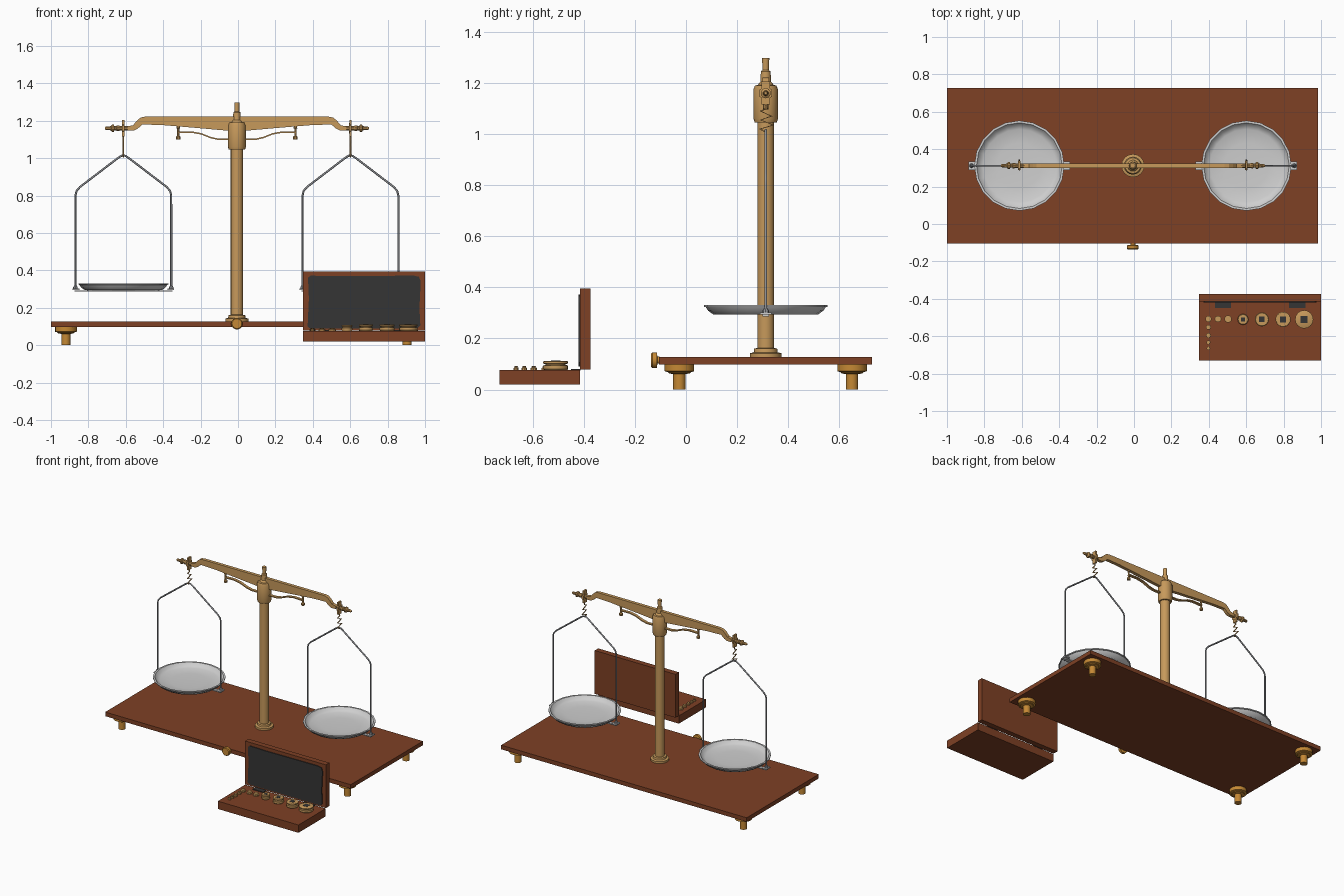
import bpy, bmesh, math
from mathutils import Matrix, Vector

if "Cube" in bpy.data.objects:
    bpy.data.objects.remove(bpy.data.objects["Cube"])

CX, CY = -0.006, 0.312          # axis of the column


def mat(name, rgb):
    m = bpy.data.materials.new(name)
    m.diffuse_color = (*rgb, 1)
    m.use_nodes = True
    m.node_tree.nodes["Principled BSDF"].inputs["Base Color"].default_value = m.diffuse_color
    return m


WOOD = mat("mahogany", (0.21, 0.052, 0.018))
BRASS = mat("brass", (0.57, 0.32, 0.105))
GOLD = mat("dark_gold", (0.56, 0.25, 0.035))
SILVER = mat("silver", (0.62, 0.62, 0.62))
STEEL = mat("steel_wire", (0.30, 0.31, 0.33))
CLOTH = mat("black_cloth", (0.035, 0.035, 0.035))


def finish(name, bm, m, smooth=True):
    bmesh.ops.recalc_face_normals(bm, faces=bm.faces)
    me = bpy.data.meshes.new(name)
    bm.to_mesh(me)
    bm.free()
    me.materials.append(m)
    if smooth:
        for p in me.polygons:
            p.use_smooth = True
        me.set_sharp_from_angle(angle=math.radians(32))
    ob = bpy.data.objects.new(name, me)
    bpy.context.collection.objects.link(ob)
    return ob


def box(name, lo, hi, m):
    bm = bmesh.new()
    bmesh.ops.create_cube(bm, size=1)
    for v in bm.verts:
        v.co = [lo[i] + (v.co[i] + 0.5) * (hi[i] - lo[i]) for i in range(3)]
    return finish(name, bm, m, False)


def lathe(name, profile, loc, m, axis="Z", n=20):
    """Revolve (radius, height) points; the ends are capped."""
    bm = bmesh.new()
    rings = []
    for r, h in profile:
        rings.append([bm.verts.new((r * math.cos(2 * math.pi * k / n),
                                    r * math.sin(2 * math.pi * k / n), h)) for k in range(n)])
    for a, b in zip(rings, rings[1:]):
        for k in range(n):
            bm.faces.new((a[k], a[(k + 1) % n], b[(k + 1) % n], b[k]))
    bm.faces.new(rings[0])
    bm.faces.new(rings[-1])
    direction = {"Z": (0, 0, 1), "X": (1, 0, 0), "-X": (-1, 0, 0), "-Y": (0, -1, 0)}[axis]
    rot = Vector((0, 0, 1)).rotation_difference(Vector(direction)).to_matrix().to_4x4()
    bm.transform(Matrix.Translation(loc) @ rot)
    return finish(name, bm, m)


def prism(name, pts, y0, y1, m):
    """Extrude an x-z outline along y."""
    bm = bmesh.new()
    f = bm.faces.new([bm.verts.new((x, y0, z)) for x, z in pts])
    ext = bmesh.ops.extrude_face_region(bm, geom=[f])["geom"]
    bmesh.ops.translate(bm, vec=(0, y1 - y0, 0),
                        verts=[g for g in ext if isinstance(g, bmesh.types.BMVert)])
    return finish(name, bm, m, False)


def tube(name, pts, r, m):
    cu = bpy.data.curves.new(name, "CURVE")
    cu.dimensions = "3D"
    cu.bevel_depth, cu.bevel_resolution, cu.use_fill_caps = r, 1, True
    sp = cu.splines.new("POLY")
    sp.points.add(len(pts) - 1)
    for p, co in zip(sp.points, pts):
        p.co = (*co, 1)
    cu.materials.append(m)
    ob = bpy.data.objects.new(name, cu)
    bpy.context.collection.objects.link(ob)
    bpy.ops.object.select_all(action="DESELECT")
    ob.select_set(True)
    bpy.context.view_layer.objects.active = ob
    bpy.ops.object.convert(target="MESH")


# Base board, feet and front knob
box("base_board", (-1, -0.105, 0.098), (0.985, 0.728, 0.128), WOOD)
for i, x in enumerate((-0.92, 0.904)):
    for j, y in enumerate((-0.026, 0.65)):
        lathe(f"foot_{i}_{j}", [(0.024, 0), (0.024, 0.06), (0.042, 0.064), (0.045, 0.068),
                                (0.058, 0.072), (0.058, 0.098)], (x, y, 0), GOLD)
lathe("front_knob", [(0.014, 0), (0.014, 0.008), (0.031, 0.01), (0.031, 0.028), (0.026, 0.033)],
      (CX, -0.104, 0.115), GOLD, "-Y", 14)

# Column with its foot flange, collar and finial
lathe("column", [(0.062, 0.128), (0.062, 0.142), (0.047, 0.146), (0.045, 0.16), (0.033, 0.163),
                 (0.033, 1.045), (0.043, 1.045), (0.048, 1.06), (0.048, 1.175), (0.042, 1.19),
                 (0.03, 1.192), (0.026, 1.20), (0.021, 1.205), (0.019, 1.245), (0.013, 1.25),
                 (0.014, 1.298)], (CX, CY, 0), BRASS, n=16)

# Beam: half outline, mirrored
half = [(0.05, 1.222), (0.49, 1.222), (0.515, 1.217), (0.535, 1.20), (0.555, 1.176),
        (0.585, 1.17), (0.585, 1.148), (0.55, 1.148), (0.53, 1.158), (0.505, 1.18),
        (0.40, 1.177), (0.22, 1.162), (0.05, 1.147)]
beam = [(CX + x, z) for x, z in half] + [(CX - x, z) for x, z in reversed(half)]
prism("beam", beam, CY - 0.012, CY + 0.012, BRASS)

# Curved lower arm with adjusting pins
arm = [(-0.315, 1.137), (-0.24, 1.139), (-0.19, 1.13), (-0.14, 1.11), (-0.10, 1.101), (0, 1.101)]
arm += [(-x, z) for x, z in reversed(arm[:-1])]
strip = [(CX + x, z + 0.004) for x, z in arm] + [(CX + x, z - 0.004) for x, z in reversed(arm)]
prism("lower_arm", strip, CY - 0.01, CY + 0.01, BRASS)

for s, side in ((-1, "left"), (1, "right")):
    lathe(f"{side}_adjusting_pin", [(0.012, 1.10), (0.012, 1.115), (0.006, 1.12), (0.006, 1.158),
                                    (0.01, 1.16), (0.008, 1.174)],
          (CX + s * 0.313, CY, 0), BRASS, n=10)

    # Turned beam tip and the knife plate that carries the hanger
    px = CX + s * 0.607
    lathe(f"{side}_beam_tip", [(0.012, 0.575), (0.012, 0.625), (0.014, 0.63), (0.016, 0.642),
                               (0.011, 0.645), (0.011, 0.655), (0.02, 0.658), (0.02, 0.668),
                               (0.011, 0.674), (0.009, 0.70), (0.006, 0.706)],
          (CX, CY, 1.16), BRASS, "X" if s > 0 else "-X", 10)
    lathe(f"{side}_knife_disc", [(0.028, -0.007), (0.028, 0.007)], (px, CY, 1.16), BRASS, "X", 6)
    box(f"{side}_knife_plate", (px - 0.006, CY - 0.016, 1.115), (px + 0.006, CY + 0.016, 1.205), BRASS)

    # Zigzag hook chain
    zig = [(0, 1.12), (0.004, 1.10), (-0.02, 1.09), (0.022, 1.07), (-0.02, 1.055),
           (0.03, 1.035), (-0.022, 1.02), (0, 1.008)]
    tube(f"{side}_hook", [(px, CY + y, z) for y, z in zig], 0.0045, BRASS)

    # Wire frame
    frame = [(0.256, 0.295), (0.256, 0.80), (0.25, 0.825), (0.232, 0.846), (0.03, 1.0), (0.012, 1.012)]
    frame = [(-x, z) for x, z in frame] + [(0, 1.015)] + [(x, z) for x, z in reversed(frame)]
    tube(f"{side}_wire_frame", [(px + x, CY, z) for x, z in frame], 0.0055, STEEL)

    # Cross bar with clips under the pan
    box(f"{side}_pan_bar", (px - 0.262, CY - 0.012, 0.286), (px + 0.262, CY + 0.012, 0.293), SILVER)
    for e in (-1, 1):
        c = px + e * 0.253
        box(f"{side}_pan_clip_{e + 1}", (c - 0.018, CY - 0.023, 0.294), (c + 0.018, CY + 0.023, 0.302), SILVER)
        lathe(f"{side}_clip_nut_{e + 1}", [(0.01, 0.294), (0.012, 0.30), (0.012, 0.31), (0.007, 0.318)],
              (px + e * 0.256, CY, 0), STEEL, n=8)

    # Dished pan
    lathe(f"{side}_pan", [(0.15, 0.293), (0.205, 0.294), (0.225, 0.308), (0.235, 0.323), (0.241, 0.324),
                          (0.241, 0.331), (0.229, 0.331), (0.216, 0.313), (0.195, 0.304),
                          (0.12, 0.299), (0.03, 0.298)], (px, CY, 0), SILVER, n=20)

# Weight box: base, raised lid, cloth lining and hinge flaps
box("box_base", (0.348, -0.73, 0.019), (1.0, -0.415, 0.076), WOOD)
box("box_lid", (0.348, -0.414, 0.078), (1.0, -0.374, 0.395), WOOD)
lining = [(0.372, 0.10), (0.385, 0.09), (0.96, 0.09), (0.975, 0.105), (0.97, 0.20), (0.977, 0.34),
          (0.968, 0.366), (0.94, 0.372), (0.50, 0.369), (0.39, 0.372), (0.374, 0.362), (0.379, 0.25)]
prism("lid_lining", lining, -0.42, -0.412, CLOTH)
for i, x in enumerate((0.433, 0.83)):
    box(f"hinge_flap_{i}", (x, -0.45, 0.075), (x + 0.086, -0.413, 0.081), CLOTH)

# Spool weights in a row, each with a dark square centre
for i, (x, r) in enumerate(((0.91, 0.049), (0.797, 0.041), (0.684, 0.038), (0.583, 0.029))):
    h = 0.036 if i < 3 else 0.032
    z = 0.076
    lathe(f"weight_{i}", [(r * 0.92, 0), (r, 0.004), (r, h * 0.5), (r * 0.8, h * 0.56), (r * 0.8, h * 0.66),
                          (r, h * 0.72), (r, h * 0.92), (r * 0.9, h)], (x, -0.51, z), BRASS, n=16)
    d = r * 0.38
    box(f"weight_centre_{i}", (x - d, -0.51 - d, z + h - 0.002), (x + d, -0.51 + d, z + h + 0.001), CLOTH)

# Small weights
small = [(0.503, -0.508, 0.02), (0.449, -0.508, 0.018), (0.398, -0.508, 0.017), (0.398, -0.552, 0.014),
         (0.398, -0.596, 0.013), (0.398, -0.633, 0.011), (0.398, -0.665, 0.01)]
for i, (x, y, r) in enumerate(small):
    lathe(f"small_weight_{i}", [(r, 0), (r, 0.009), (r * 0.6, 0.011), (r * 0.6, 0.014), (r * 0.8, 0.016)],
          (x, y, 0.076), BRASS, n=10)
